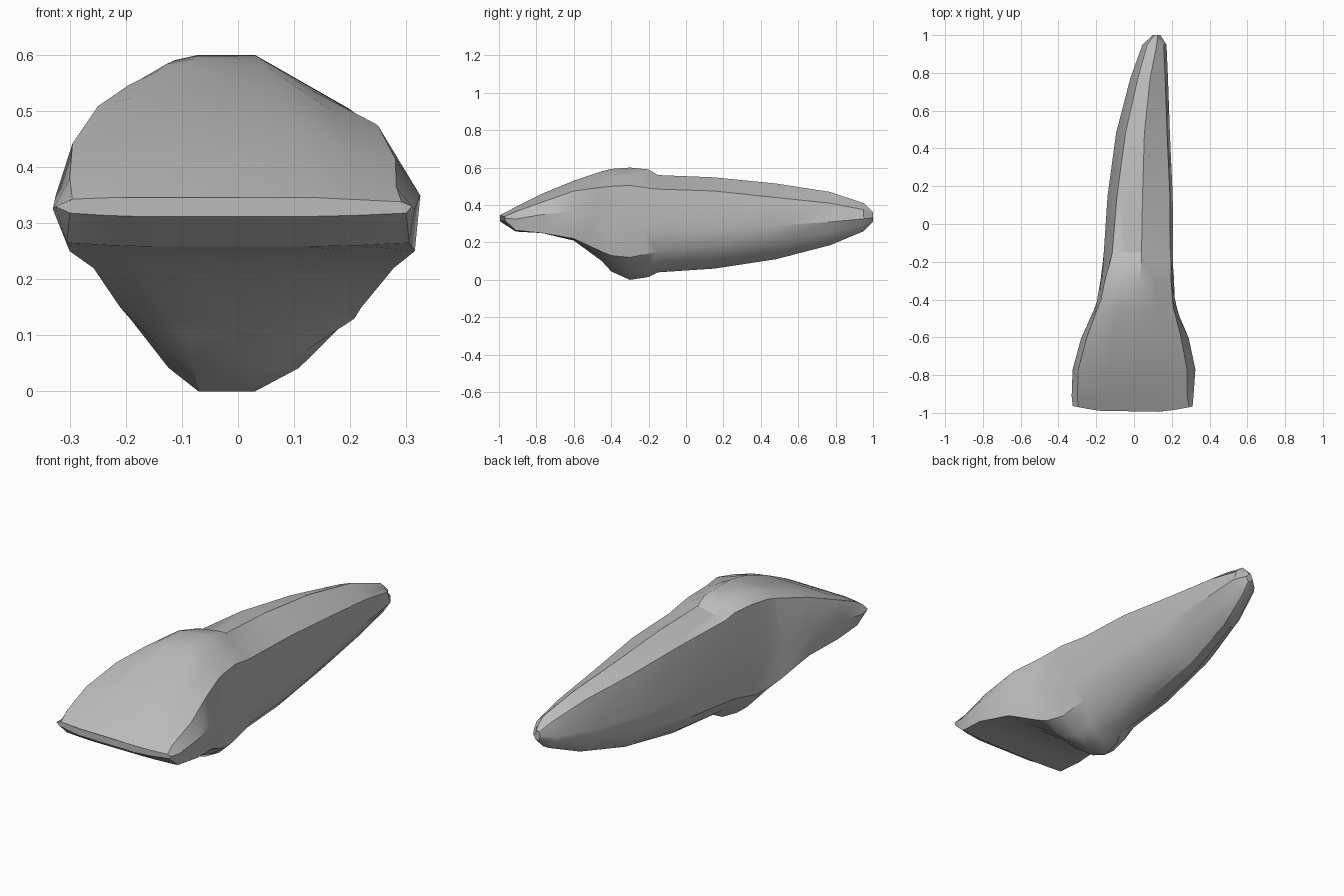
import bpy
import bmesh
import math

cube = bpy.data.objects.get("Cube")
if cube:
    bpy.data.objects.remove(cube, do_unlink=True)

# Cross-sections from the biting edge to the root tip:
# depth, side_a, side_b, bottom, low_edge, high_edge, top, flat_a, flat_b
SECTIONS = [
    (-1, -.325, .31, .312, .318, .338, .346, -.18, .13),
    (-.91, -.33, .315, .258, .265, .365, .39, -.15, .12),
    (-.77, -.325, .325, .25, .25, .415, .46, -.14, .1),
    (-.6, -.28, .29, .21, .22, .475, .53, -.12, .08),
    (-.45, -.225, .24, .1, .15, .495, .58, -.09, .05),
    (-.4, -.205, .23, .045, .13, .5, .593, -.08, .04),
    (-.3, -.185, .215, 0, .12, .505, .6, -.07, .03),
    (-.2, -.17, .212, .015, .14, .49, .59, -.06, .04),
    (-.15, -.165, .207, .04, .15, .485, .56, -.04, .04),
    (.15, -.14, .205, .06, .17, .475, .548, -.03, .045),
    (.48, -.095, .19, .11, .21, .44, .515, 0, .055),
    (.77, -.02, .18, .185, .255, .41, .47, .045, .085),
    (.95, .045, .172, .26, .3, .375, .41, .09, .12),
    (1, .1, .14, .31, .325, .345, .36, .11, .125),
]


def between(p, q, bulge=0):
    """Midpoint of two profile points, pushed up or down by a bulge."""
    return ((p[0] + q[0]) / 2, (p[1] + q[1]) / 2 + bulge)


def section_ring(depth, side_a, side_b, bottom, low, high, top, flat_a, flat_b):
    """Closed ring of points for one cross-section."""
    crown = min(1, max(0, (-.25 - depth) / .4))
    root = min(1, max(0, (depth + .3) / .15))
    width, height = side_b - side_a, high - low
    middle = low + height * (.35 + .25 * crown)
    # Upper corners: one side leans in further and sits higher
    inset_a = min(.03 + .02 * root, width / 5)
    inset_b = .015 + .03 * crown * min(1, height * 6)
    high_a = high + .6 * (top - high)
    upper_b, upper_a = (side_b - inset_b, high), (side_a + inset_a, high_a)
    top_b, top_a = (flat_b, top), (flat_a, top - .6 * root * (top - high_a))
    # Lower corners, tucked in beneath the widest line
    tuck = min(.03 - .02 * crown, width / 7)
    lower_b = (side_b - tuck, low)
    lower_a = (side_a + .005 + .02 * crown, low)
    base_b, base_a = (flat_b, bottom), (flat_a, bottom)
    sag = -.15 * (low - bottom)
    profile = [
        (side_b, middle), upper_b, between(upper_b, top_b), top_b,
        top_a, between(top_a, upper_a, .1 * (1 - root) * (top - high)), upper_a,
        (side_a, middle), lower_a, between(lower_a, base_a, sag), base_a,
        base_b, between(base_b, lower_b, sag), lower_b,
    ]
    # The gum line dips towards the biting edge at the sides
    dip = .1 * math.exp(-((depth + .25) / .2) ** 2)
    points = []
    for i, (x, z) in enumerate(profile):
        y = depth - (dip if i % 7 == 0 else 0)
        if depth < -.95:
            y += .35 * x * x
        points.append((x, y, z))
    return points


# Tooth: crown and root lofted as one body
bm = bmesh.new()
rings = [[bm.verts.new(p) for p in section_ring(*s)] for s in SECTIONS]
for near, far in zip(rings, rings[1:]):
    for i in range(len(near)):
        j = (i + 1) % len(near)
        bm.faces.new((near[i], near[j], far[j], far[i]))
bm.faces.new(rings[0])
bm.faces.new(rings[-1])
bmesh.ops.recalc_face_normals(bm, faces=bm.faces)
mesh = bpy.data.meshes.new("tooth")
bm.to_mesh(mesh)
bm.free()
tooth = bpy.data.objects.new("tooth", mesh)
bpy.context.collection.objects.link(tooth)

# Plain grey enamel
enamel = bpy.data.materials.new("grey_enamel")
enamel.use_nodes = True
colour = (.5, .5, .5, 1)
enamel.diffuse_color = colour
enamel.node_tree.nodes["Principled BSDF"].inputs["Base Color"].default_value = colour
mesh.materials.append(enamel)

# Smooth surfaces with crisp ridges
bpy.context.view_layer.objects.active = tooth
tooth.select_set(True)
bpy.ops.object.shade_smooth_by_angle(angle=math.radians(30))
